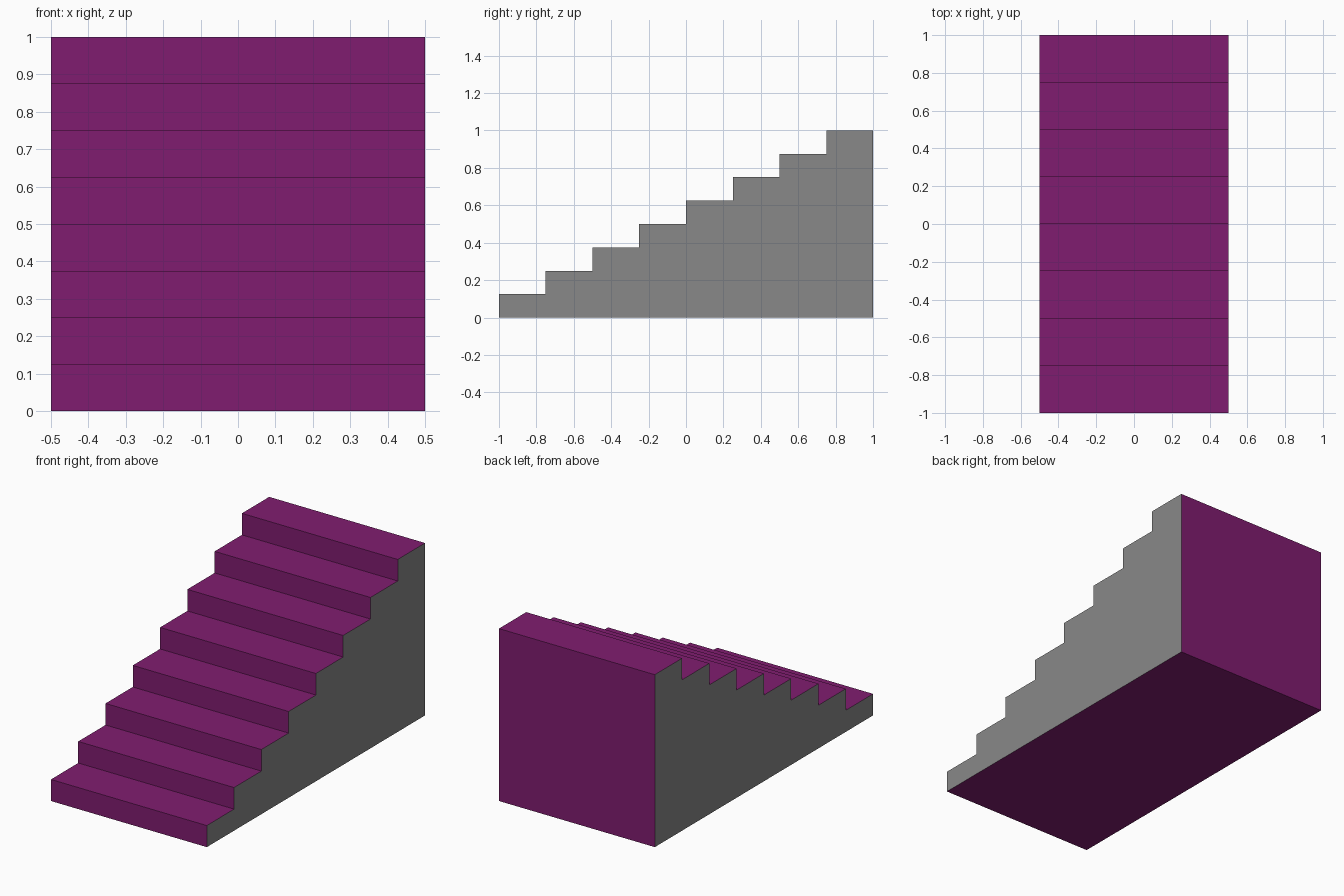
import bpy
import bmesh

if "Cube" in bpy.data.objects:
    bpy.data.objects.remove(bpy.data.objects["Cube"])

STEPS, WIDTH, LENGTH, HEIGHT = 8, 1.0, 2.0, 1.0
RUN, RISE = LENGTH / STEPS, HEIGHT / STEPS


def make_material(name, color):
    mat = bpy.data.materials.new(name)
    mat.diffuse_color = color
    mat.use_nodes = True
    mat.node_tree.nodes["Principled BSDF"].inputs["Base Color"].default_value = mat.diffuse_color
    return mat


# stepped side profile in (y, z)
profile = [(-LENGTH / 2, 0)]
for i in range(STEPS):
    y, z = -LENGTH / 2 + i * RUN, (i + 1) * RISE
    profile += [(y, z), (y + RUN, z)]
profile.append((LENGTH / 2, 0))

# staircase: profile extruded across the width
bm = bmesh.new()
side = bm.faces.new([bm.verts.new((-WIDTH / 2, y, z)) for y, z in profile])
ext = bmesh.ops.extrude_face_region(bm, geom=[side], use_keep_orig=True)
verts = [v for v in ext["geom"] if isinstance(v, bmesh.types.BMVert)]
bmesh.ops.translate(bm, verts=verts, vec=(WIDTH, 0, 0))
bmesh.ops.recalc_face_normals(bm, faces=bm.faces)

# grey sides, purple treads, risers, back and underside
for f in bm.faces:
    f.material_index = 1 if abs(f.normal.x) > 0.9 else 0

mesh = bpy.data.meshes.new("staircase")
bm.to_mesh(mesh)
bm.free()
mesh.materials.append(make_material("purple", (0.216, 0.012, 0.162, 1)))
mesh.materials.append(make_material("side_grey", (0.246, 0.246, 0.246, 1)))
staircase = bpy.data.objects.new("staircase", mesh)
bpy.context.collection.objects.link(staircase)
